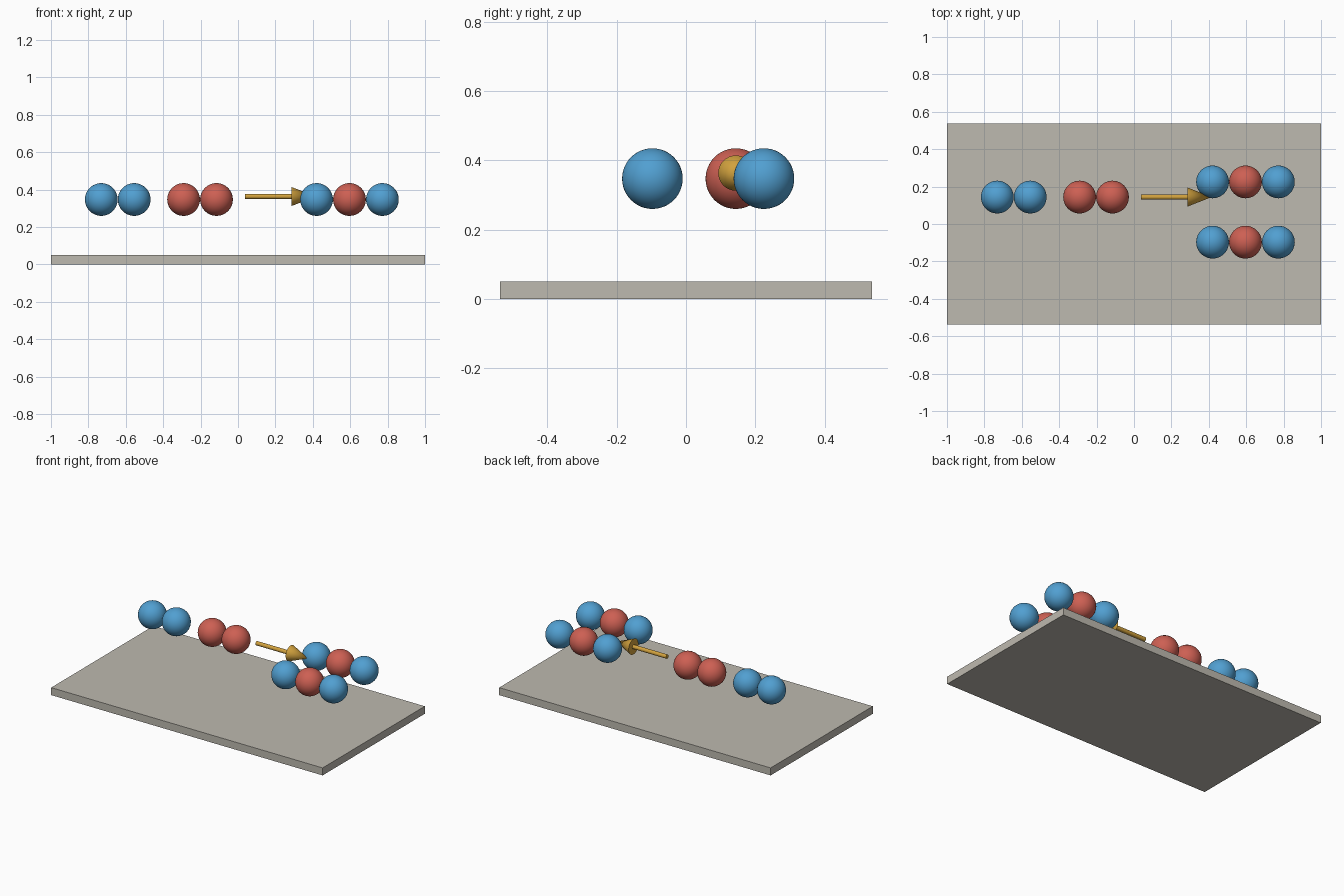
import bpy
import math

cube = bpy.data.objects.get("Cube")
if cube:
    bpy.data.objects.remove(cube, do_unlink=True)


def material(name, rgb):
    """Flat colour from display values, converted to linear."""
    color = [(c / 255) ** 2.2 for c in rgb] + [1]
    mat = bpy.data.materials.new(name)
    mat.use_nodes = True
    mat.diffuse_color = color
    mat.node_tree.nodes["Principled BSDF"].inputs["Base Color"].default_value = color
    return mat


blue = material("blue", (82, 158, 208))
red = material("red", (204, 96, 84))
gold = material("gold", (208, 160, 64))
stone = material("warm grey", (188, 184, 174))


def finish(name, mat, smooth=True):
    obj = bpy.context.object
    obj.name = name
    obj.data.materials.append(mat)
    if smooth:
        bpy.ops.object.shade_smooth_by_angle(angle=math.radians(40))
    return obj


RADIUS = 0.0875
STEP = 0.176
BALL_Z = 0.347
ARROW_Y, ARROW_Z = 0.144, 0.363


def ball_row(name, x, y, mats):
    """Touching balls in a row along x."""
    for i, mat in enumerate(mats):
        bpy.ops.mesh.primitive_uv_sphere_add(
            segments=48, ring_count=24, radius=RADIUS, location=(x + i * STEP, y, BALL_Z))
        finish(f"{name}_ball_{i + 1}", mat)


def arrow_part(name, x0, x1, r0, r1):
    """Round section pointing along +x."""
    bpy.ops.mesh.primitive_cone_add(
        vertices=32, radius1=r0, radius2=r1, depth=x1 - x0,
        location=((x0 + x1) / 2, ARROW_Y, ARROW_Z), rotation=(0, math.pi / 2, 0))
    finish(name, gold)


# Base slab
bpy.ops.mesh.primitive_cube_add(size=1, location=(0, 0, 0.025))
bpy.context.object.scale = (2, 1.075, 0.05)
finish("base_slab", stone, smooth=False)

# Pairs on the right, triples on the left
ball_row("blue_pair", -0.731, ARROW_Y, [blue, blue])
ball_row("red_pair", -0.291, ARROW_Y, [red, red])
ball_row("back_triple", 0.42, 0.225, [blue, red, blue])
ball_row("front_triple", 0.42, -0.097, [blue, red, blue])

# Arrow between them
arrow_part("arrow_shaft", 0.037, 0.29, 0.0133, 0.0133)
arrow_part("arrow_head", 0.286, 0.415, 0.051, 0)
